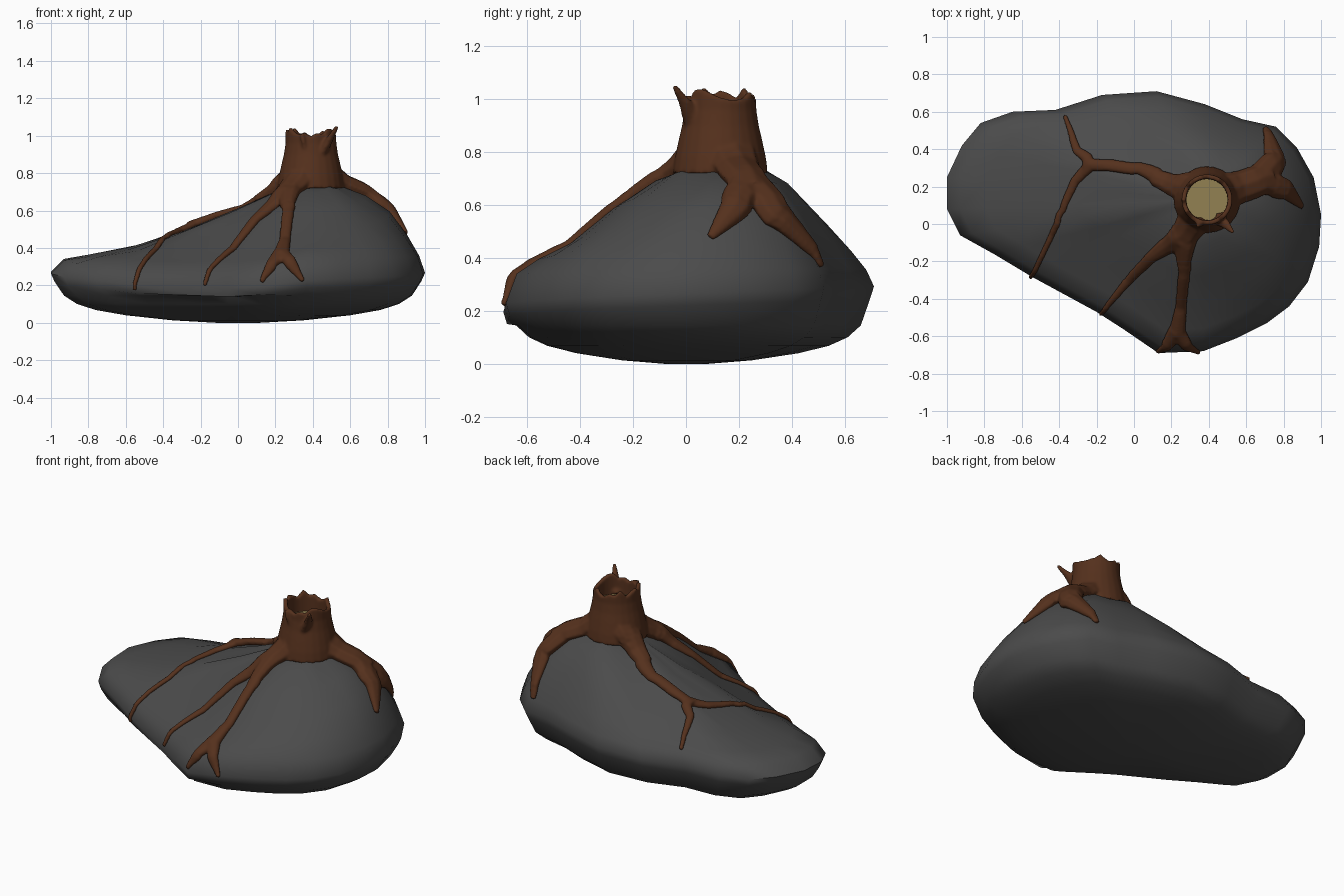
import bpy, bmesh, math, random
from mathutils import Vector
from mathutils.bvhtree import BVHTree

if "Cube" in bpy.data.objects:
    bpy.data.objects.remove(bpy.data.objects["Cube"])

random.seed(4)


def material(name, rgb):
    m = bpy.data.materials.new(name)
    m.diffuse_color = (*rgb, 1)
    m.use_nodes = True
    m.node_tree.nodes["Principled BSDF"].inputs["Base Color"].default_value = m.diffuse_color
    return m


def finish(bm, name, mat, angle=50):
    bmesh.ops.recalc_face_normals(bm, faces=bm.faces)
    me = bpy.data.meshes.new(name)
    bm.to_mesh(me)
    bm.free()
    ob = bpy.data.objects.new(name, me)
    bpy.context.collection.objects.link(ob)
    me.materials.append(mat)
    bpy.ops.object.select_all(action='DESELECT')
    ob.select_set(True)
    bpy.context.view_layer.objects.active = ob
    bpy.ops.object.shade_smooth_by_angle(angle=math.radians(angle))
    return ob


def loft(bm, rings):
    """Closed skin through rings of points, capped at both ends."""
    loops = [[bm.verts.new(p) for p in ring] for ring in rings]
    for a, b in zip(loops, loops[1:]):
        n = len(a)
        for i in range(n):
            bm.faces.new((a[i], a[(i + 1) % n], b[(i + 1) % n], b[i]))
    for loop in (loops[0], loops[-1]):
        c = bm.verts.new(sum((v.co for v in loop), Vector()) / len(loop))
        for i in range(len(loop)):
            bm.faces.new((loop[i], loop[(i + 1) % len(loop)], c))


stone = material("stone", (0.07, 0.07, 0.07))
bark = material("bark", (0.09, 0.03, 0.012))
heart = material("heartwood", (0.29, 0.22, 0.085))

# Rock: plan outline, shrunk towards the peak above and the centre below
outline = [(-1, .25), (-.92, .42), (-.82, .54), (-.65, .6), (-.42, .61), (-.17, .69),
           (.12, .71), (.38, .64), (.58, .56), (.76, .52), (.87, .41), (.96, .25),
           (1, .05), (.99, -.12), (.93, -.31), (.83, -.44), (.71, -.53), (.55, -.61),
           (.37, -.68), (.13, -.69), (-.06, -.56), (-.2, -.47), (-.55, -.28),
           (-.75, -.16), (-.93, -.06), (-1, .08)]
peak = Vector((.37, .13))
scales = [1, .95, .85, .7, .5, .3, .12]
# Heights along right, back, left and front directions
slopes = [[.27, .36, .48, .60, .68, .73, .75],
          [.30, .36, .44, .56, .685, .735, .75],
          [.27, .34, .365, .39, .47, .575, .70],
          [.23, .34, .39, .46, .59, .70, .745]]
sag = [.06, .065, .05, .025, -.01, -.01, 0]


def slope_height(p, k):
    t = (math.atan2(p[1] - peak.y, p[0] - peak.x) / (math.pi / 2)) % 4
    i, f = int(t) % 4, t - int(t)
    z = slopes[i][k] * (1 - f) + slopes[(i + 1) % 4][k] * f
    # The front-left edge sags
    return z - sag[k] * min(1, 1.3 * math.sin(math.pi * f)) * (i == 2)


rings = [[(x * s, y * s, z) for x, y in outline]
         for s, z in ((.12, .0), (.35, .013), (.6, .04), (.76, .068), (.86, .1), (.93, .145))]
rings.append([(x * .98, y * .98, slope_height((x, y), 0) - .045) for x, y in outline])
for k, s in enumerate(scales):
    ring = []
    for p in outline:
        q = peak + (Vector(p) - peak) * s
        jitter = random.uniform(-.008, .008) if 1 < k < 6 else 0
        ring.append((q.x, q.y, slope_height(p, k) + jitter))
    rings.append(ring)
bm = bmesh.new()
loft(bm, rings)
bmesh.ops.recalc_face_normals(bm, faces=bm.faces)
surface = BVHTree.FromBMesh(bm)
finish(bm, "rock", stone)

# Stump: flared trunk with a thin ragged rim around a hollow
cx, cy, N = .39, .13, 24
bm = bmesh.new()
rag = [random.uniform(-.03, .02) for _ in range(N)]


def trunk_ring(r, z, ragged=0):
    return [(cx + r * math.cos(2 * math.pi * i / N), cy + r * math.sin(2 * math.pi * i / N),
             z + rag[i] * ragged) for i in range(N)]


loft(bm, [trunk_ring(.18, .72), trunk_ring(.172, .78), trunk_ring(.157, .85), trunk_ring(.145, .9),
          trunk_ring(.136, .96), trunk_ring(.136, 1.025, 1), trunk_ring(.112, 1.025, 1),
          trunk_ring(.11, .88)])


def tube(points, project=True):
    """Tapered flattened limb; all but the first point is laid onto the rock."""
    samples, steps = [], 10
    for j, (a, b) in enumerate(zip(points, points[1:])):
        last = j == len(points) - 2
        for t in range(steps + last):
            f = t / steps
            p = Vector(a[:3]).lerp(Vector(b[:3]), f)
            r = a[3] * (1 - f) + b[3] * f
            nor = Vector((0, -.3, 1))
            if project:
                hit, nor = surface.find_nearest(p)[:2]
                w = f if j == 0 and points[0][2] > .8 else 1
                p = p.lerp(hit + nor * (r * .15 + .004), w)
            samples.append((p, r, nor))
    rings = []
    for i, (p, r, nor) in enumerate(samples):
        d = (samples[min(i + 2, len(samples) - 1)][0] - samples[max(i - 2, 0)][0]).normalized()
        side = d.cross(nor).normalized()
        up = side.cross(d) * max(.7, min(1, .014 / r))
        rings.append([p + (side * math.cos(a) + up * math.sin(a)) * r
                      for a in (k * math.pi / 4 for k in range(8))])
    loft(bm, rings)


# Left root and its fork
tube([(.32, .17, .83, .1), (.18, .25, .74, .06), (.02, .3, .62, .036), (-.26, .32, .5, .035)])
tube([(-.22, .32, .5, .036), (-.3, .38, .46, .026), (-.37, .58, .36, .013)])
tube([(-.22, .32, .5, .036), (-.31, .23, .47, .027), (-.37, .08, .42, .021),
      (-.46, -.1, .36, .018), (-.53, -.25, .27, .016), (-.555, -.285, .17, .012)])
# Front root pair
tube([(.35, .08, .83, .1), (.27, -.05, .72, .08), (.2, -.1, .65, .055), (.09, -.18, .55, .034),
      (-.01, -.28, .44, .028), (-.13, -.42, .28, .018), (-.17, -.47, .19, .012)])
tube([(.35, .08, .83, .1), (.28, -.06, .7, .07), (.27, -.25, .58, .034), (.25, -.45, .45, .032),
      (.23, -.59, .35, .05)])
tube([(.23, -.57, .36, .05), (.18, -.64, .3, .034), (.12, -.69, .22, .013)])
tube([(.23, -.57, .36, .05), (.29, -.64, .3, .034), (.35, -.69, .22, .013)])
# Broad right root and its webbed fork
tube([(.45, .16, .83, .11), (.57, .2, .75, .09), (.72, .25, .64, .085)])
tube([(.66, .23, .66, .085), (.74, .33, .55, .07), (.71, .54, .38, .018)])
tube([(.66, .23, .66, .085), (.79, .18, .57, .06), (.89, .09, .47, .018)])
# Splinters on the rim
tube([(.45, .03, .91, .04), (.49, -.0, .98, .028), (.53, -.045, 1.05, .01)], False)
tube([(.36, .02, .9, .025), (.35, -.005, .97, .016), (.34, -.01, 1.01, .01)], False)
stump = finish(bm, "stump_and_roots", bark)
remesh = stump.modifiers.new("merge", 'REMESH')
remesh.mode = 'VOXEL'
remesh.voxel_size = .008
remesh.use_smooth_shade = True
smooth = stump.modifiers.new("soften", 'SMOOTH')
smooth.factor = .5
smooth.iterations = 6

# Heartwood disc inside the rim
bm = bmesh.new()
bmesh.ops.create_cone(bm, cap_ends=True, cap_tris=True, segments=16,
                      radius1=.118, radius2=.118, depth=.02)
bmesh.ops.translate(bm, verts=bm.verts, vec=(cx, cy, .905))
finish(bm, "heartwood", heart)
